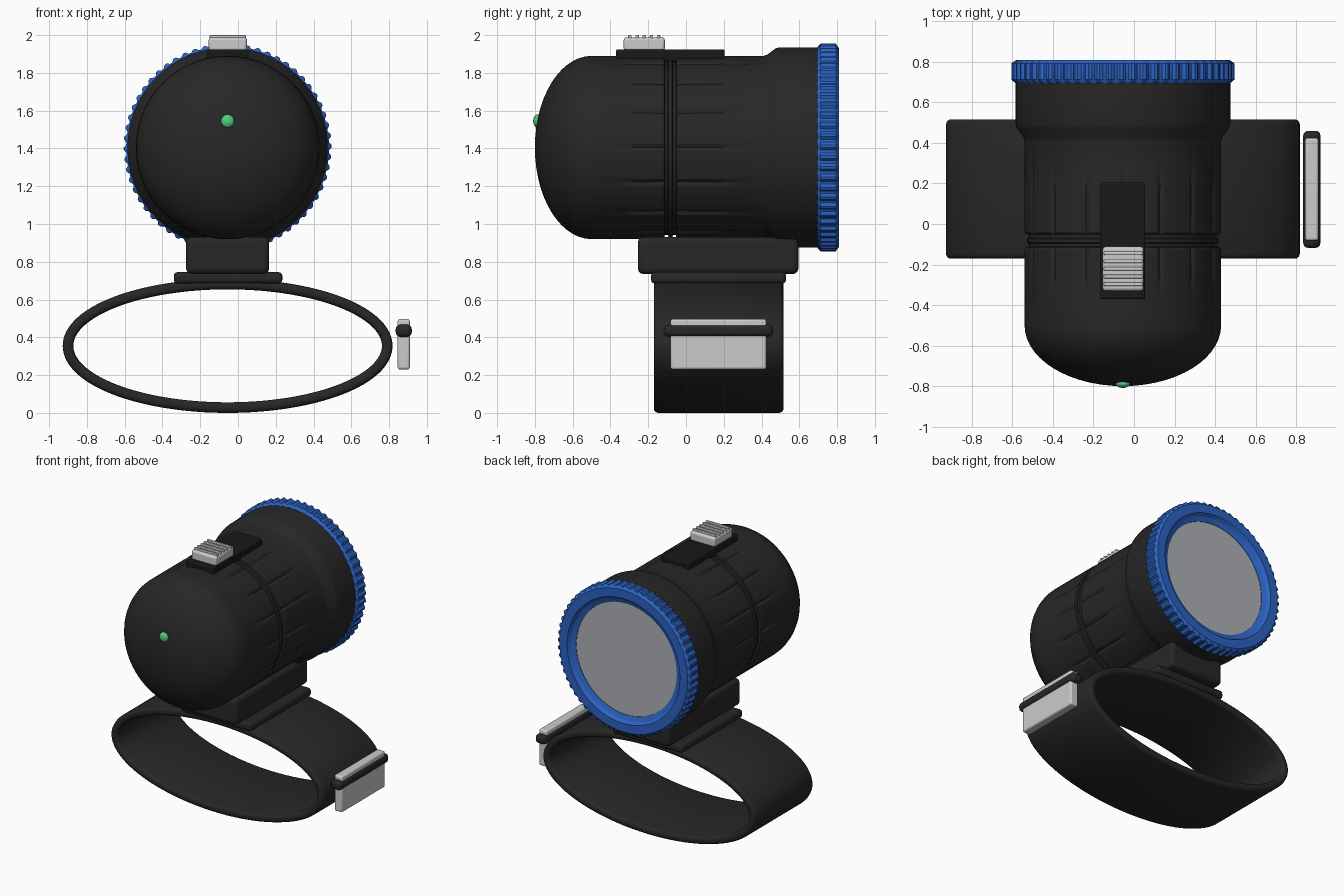
import bpy, bmesh
from math import sin, cos, pi, sqrt, radians

if "Cube" in bpy.data.objects:
    bpy.data.objects.remove(bpy.data.objects["Cube"])

CX, CZ, R = -0.055, 1.405, 0.485   # lamp axis and barrel radius


def material(name, rgb):
    m = bpy.data.materials.new(name)
    m.diffuse_color = (*rgb, 1)
    m.use_nodes = True
    m.node_tree.nodes["Principled BSDF"].inputs["Base Color"].default_value = m.diffuse_color
    return m


BLACK = material("black rubber", (0.02, 0.02, 0.021))
DARK = material("dark plate", (0.009, 0.009, 0.01))
BLUE = material("blue ring", (0.025, 0.125, 0.55))
GREEN = material("green light", (0.08, 0.62, 0.22))
GLASS = material("lens glass", (0.42, 0.44, 0.46))


def finish(ob, mat=None, angle=30):
    if mat:
        ob.data.materials.append(mat)
    bpy.ops.object.select_all(action='DESELECT')
    ob.select_set(True)
    bpy.context.view_layer.objects.active = ob
    bpy.ops.object.shade_smooth_by_angle(angle=radians(angle))
    return ob


def loft(name, rings, mat, angle=30, loop=False, caps=False):
    """Skin a list of closed point rings."""
    bm = bmesh.new()
    vs = [[bm.verts.new(p) for p in ring] for ring in rings]
    n = len(vs[0])
    for i in range(len(vs) if loop else len(vs) - 1):
        a, b = vs[i], vs[(i + 1) % len(vs)]
        for j in range(n):
            k = (j + 1) % n
            bm.faces.new((a[j], a[k], b[k], b[j]))
    if caps:
        bm.faces.new(vs[0][::-1])
        bm.faces.new(vs[-1])
    bmesh.ops.recalc_face_normals(bm, faces=bm.faces)
    me = bpy.data.meshes.new(name)
    bm.to_mesh(me)
    bm.free()
    ob = bpy.data.objects.new(name, me)
    bpy.context.collection.objects.link(ob)
    return finish(ob, mat, angle)


def circle(y, n, radius):
    """Ring around the lamp axis; radius is a function of the index."""
    return [(CX + radius(j) * cos(2 * pi * j / n), y,
             CZ + radius(j) * sin(2 * pi * j / n)) for j in range(n)]


def box(name, x, y, z, mat=None, bevel=0.02):
    bpy.ops.mesh.primitive_cube_add(
        size=1, location=[(a + b) / 2 for a, b in (x, y, z)])
    ob = bpy.context.object
    ob.name = name
    ob.scale = [b - a for a, b in (x, y, z)]
    bpy.ops.object.transform_apply(location=False, scale=True)
    mod = ob.modifiers.new("bevel", 'BEVEL')
    mod.width, mod.segments = bevel, 3
    return finish(ob, mat, 40)


# Barrel: domed rear, double seam groove, shallow flutes, flared head
profile = []
for i in range(15):
    t = (pi / 2) * i / 14 + 0.012 * (i == 0)
    profile.append((-0.5 - 0.3 * cos(t), R * sin(t), 0))
profile += [(-0.42, R, 0), (-0.34, R, 0.006), (-0.25, R, 0.01), (-0.125, R, 0.012),
            (-0.115, R - 0.006, 0.006), (-0.112, R - 0.022, 0), (-0.097, R - 0.022, 0),
            (-0.092, R - 0.012, 0), (-0.073, R - 0.012, 0), (-0.068, R - 0.022, 0),
            (-0.053, R - 0.022, 0), (-0.05, R - 0.006, 0.006), (-0.04, R, 0.012),
            (0.15, R, 0.01), (0.30, R, 0.006), (0.41, R, 0), (0.43, R + 0.006, 0),
            (0.475, R + 0.04, 0), (0.495, R + 0.045, 0), (0.72, R + 0.045, 0)]
loft("barrel", [circle(y, 160, lambda j: r - (d if j % 10 == 0 else 0))
                for y, r, d in profile], BLACK, 25, caps=True)

# Knurled bezel ring with recessed inner lip
TEETH = 60
bezel = [(0.70, 0.42, 0), (0.695, 0.53, 0), (0.712, 0.537, 0.013),
         (0.793, 0.537, 0.013), (0.81, 0.525, 0), (0.81, 0.462, 0),
         (0.788, 0.445, 0), (0.775, 0.412, 0), (0.755, 0.41, 0)]
loft("bezel_ring", [circle(y, TEETH * 4, lambda j: r + (d if j % 4 < 2 else 0))
                    for y, r, d in bezel], BLUE, 25, loop=True)

# Lens
loft("lens", [circle(y, 96, lambda j: 0.415) for y in (0.74, 0.772)],
     GLASS, caps=True)

# Rear indicator light
bpy.ops.mesh.primitive_uv_sphere_add(segments=24, ring_count=12, radius=0.035,
                                     location=(CX, -0.788, 1.545))
led = bpy.context.object
led.name = "indicator_light"
led.scale.y = 0.6
finish(led, GREEN)

# Slide switch: plate, button, grip ribs
box("switch_plate", (-0.165, 0.055), (-0.37, 0.205), (1.86, 1.925), DARK, 0.008)
box("switch_button", (-0.155, 0.048), (-0.33, -0.112), (1.915, 1.988), None, 0.015)
for i in range(5):
    y = -0.297 + i * 0.038
    box("switch_rib", (-0.15, 0.043), (y - 0.009, y + 0.009), (1.975, 2.0), None, 0.005)

# Mount block and foot
box("mount_block", (-0.275, 0.165), (-0.255, 0.595), (0.735, 0.932), BLACK, 0.03)
box("mount_foot", (-0.34, 0.235), (-0.185, 0.53), (0.685, 0.745), BLACK, 0.02)

# Strap: rounded band section swept round an ellipse
T = 0.028
section = [(-0.17, -0.012), (-0.17, 0.012), (-0.162, 0.023), (-0.148, T),
           (0.493, T), (0.507, 0.023), (0.515, 0.012), (0.515, -0.012),
           (0.507, -0.023), (0.493, -T), (-0.148, -T), (-0.162, -0.023)]
A, B, N = 0.845, 0.327, 128
rings = []
for i in range(N):
    c, s = cos(2 * pi * i / N), sin(2 * pi * i / N)
    nx, nz = B * c, A * s
    ln = sqrt(nx * nx + nz * nz)
    rings.append([(CX + A * c + nx / ln * o, y, 0.355 + B * s + nz / ln * o)
                  for y, o in section])
loft("strap", rings, BLACK, 40, loop=True)

# Strap clasp and keeper
box("clasp", (0.845, 0.91), (-0.082, 0.425), (0.23, 0.497), None, 0.012)
box("clasp_keeper", (0.835, 0.92), (-0.118, 0.46), (0.403, 0.468), BLACK, 0.024)
